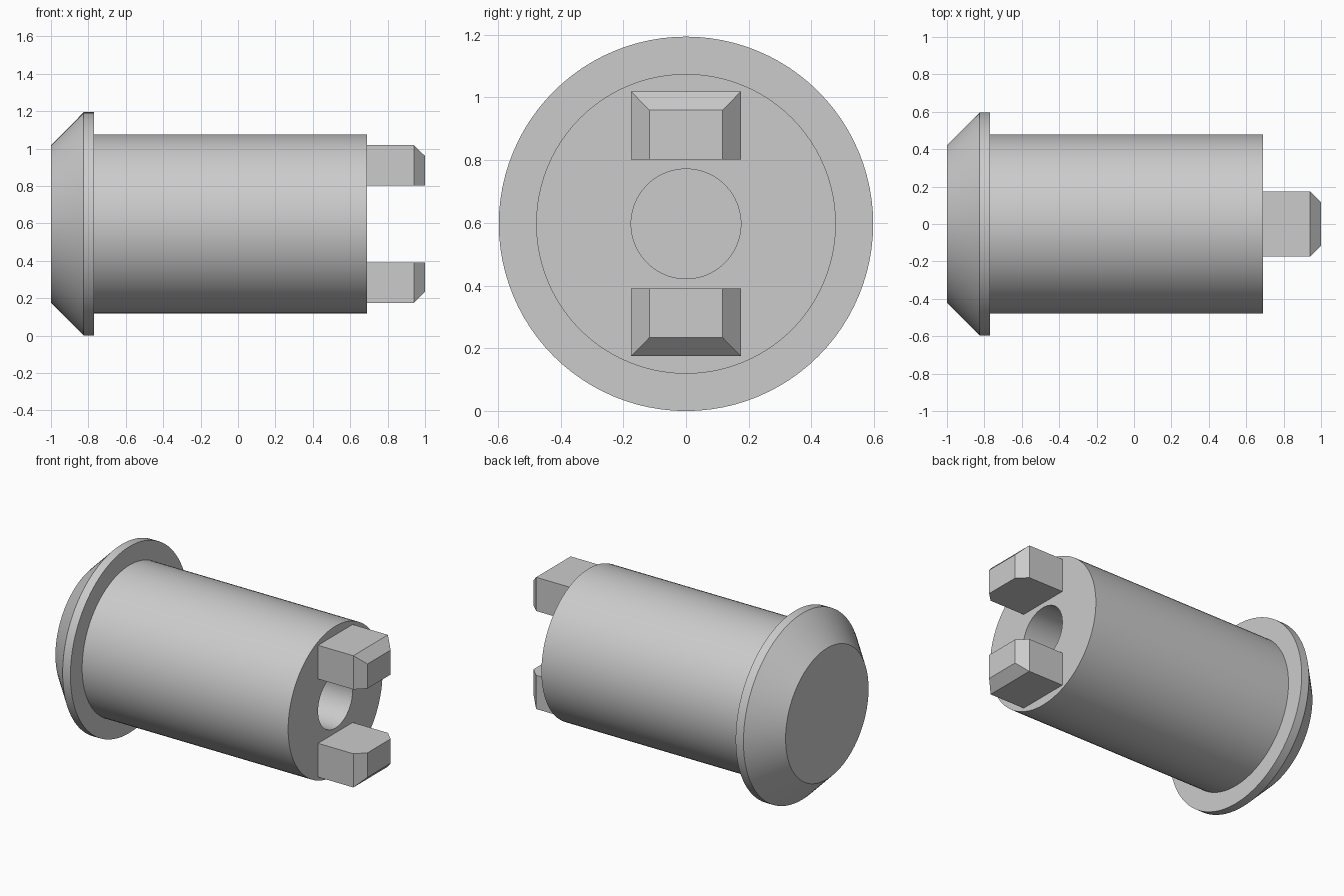
import bpy, bmesh, math
from mathutils import Matrix, Vector

if "Cube" in bpy.data.objects:
    bpy.data.objects.remove(bpy.data.objects["Cube"])

CZ = 0.597      # height of the long axis
SEGMENTS = 96

grey = bpy.data.materials.new("light grey")
grey.diffuse_color = (0.6, 0.6, 0.6, 1)
grey.use_nodes = True
grey.node_tree.nodes["Principled BSDF"].inputs["Base Color"].default_value = grey.diffuse_color


def finish(bm, name):
    bmesh.ops.remove_doubles(bm, verts=bm.verts, dist=1e-5)
    bmesh.ops.recalc_face_normals(bm, faces=bm.faces)
    mesh = bpy.data.meshes.new(name)
    bm.to_mesh(mesh)
    bm.free()
    mesh.materials.append(grey)
    obj = bpy.data.objects.new(name, mesh)
    bpy.context.collection.objects.link(obj)
    return obj


# Flanged plug body with a blind bore, turned around the x axis
profile = [(-1, 0), (-1, 0.42), (-0.825, 0.597), (-0.77, 0.597),
           (-0.77, 0.478), (0.69, 0.478), (0.69, 0.175),
           (-0.77, 0.175), (-0.77, 0)]
bm = bmesh.new()
verts = [bm.verts.new((x, 0, CZ + r)) for x, r in profile]
edges = [bm.edges.new(pair) for pair in zip(verts, verts[1:])]
bmesh.ops.spin(bm, geom=verts + edges, cent=(0, 0, CZ), axis=(1, 0, 0),
               angle=math.tau, steps=SEGMENTS, use_merge=True)
body = finish(bm, "plug_body")
bpy.context.view_layer.objects.active = body
body.select_set(True)
bpy.ops.object.shade_smooth_by_angle(angle=math.radians(30))


# Prongs with tips chamfered on the three outer sides
def prong(name, side):
    bm = bmesh.new()
    rings = []
    for x, half, outer in [(0.69, 0.175, 0.422), (0.94, 0.175, 0.422),
                           (1.0, 0.117, 0.363)]:
        corners = [(-half, 0.206), (half, 0.206), (half, outer), (-half, outer)]
        rings.append([bm.verts.new((x, y, CZ + side * h)) for y, h in corners])
    for a, b in zip(rings, rings[1:]):
        for i in range(4):
            j = (i + 1) % 4
            bm.faces.new((a[i], a[j], b[j], b[i]))
    bm.faces.new(rings[0])
    bm.faces.new(rings[-1])
    finish(bm, name)


prong("upper_prong", 1)
prong("lower_prong", -1)
